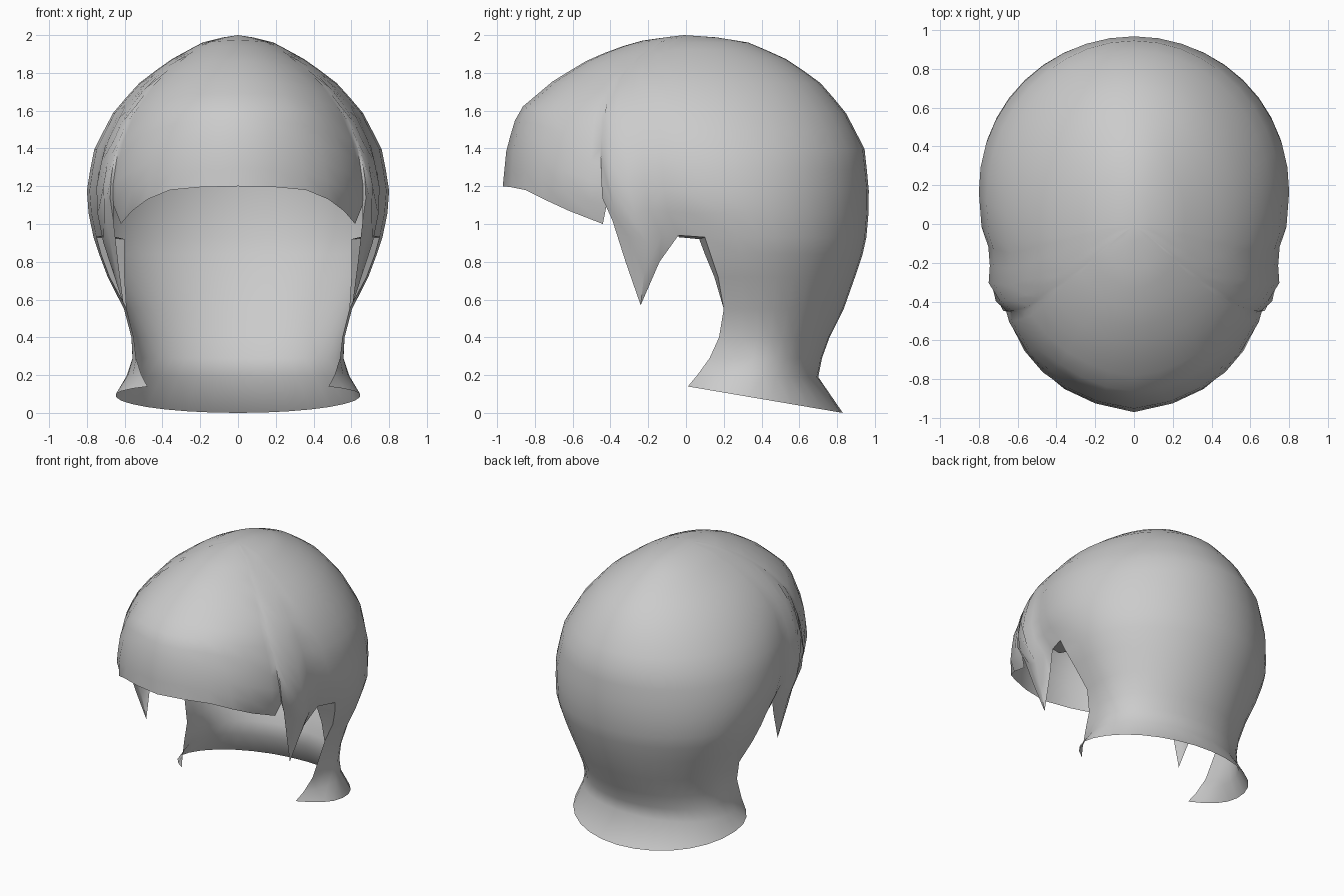
import bpy, bmesh, math

if "Cube" in bpy.data.objects:
    bpy.data.objects.remove(bpy.data.objects["Cube"])

# Skull sections: z, front y, back y, half width, y of the widest point
SKULL = [(2.0, -.02, .0, .0, -.01), (1.98, -.17, .27, .13, .03), (1.965, -.27, .32, .18, .03),
         (1.88, -.50, .52, .34, .03), (1.76, -.70, .70, .51, .04), (1.60, -.89, .84, .655, .06),
         (1.40, -.95, .945, .76, .12), (1.20, -.97, .967, .80, .17), (1.10, -.95, .97, .80, .19),
         (.93, -.80, .955, .765, .28), (.55, -.80, .83, .62, .30)]

# Neck sections: edge z, back z, edge y, front y, back y, half width, y of the widest point
NECK = [(.84, .84, .13, -.70, .935, .735, .29), (.72, .72, .17, -.50, .895, .69, .30),
        (.55, .55, .20, -.25, .835, .605, .33), (.40, .40, .175, -.40, .76, .565, .33),
        (.29, .29, .125, -.45, .72, .56, .33), (.20, .19, .06, -.20, .70, .59, .32),
        (.14, .0, .01, -.12, .83, .65, .28)]

# Lower edge of fringe, notch, sideburn and ear arch
EDGE = [(0, -.97, 1.2), (.2, -.925, 1.195), (.36, -.85, 1.18), (.48, -.75, 1.13),
        (.56, -.62, 1.07), (.62, -.44, 1.0), (.66, -.42, 1.1), (.66, -.39, 1.02),
        (.635, -.32, .8), (.605, -.24, .57), (.64, -.14, .8), (.70, -.04, .94), (.75, .1, .93)]
ROWS, BACK = 14, 11


def section(z):
    for a, b in zip(SKULL, SKULL[1:]):
        if z >= b[0]:
            f = (a[0] - z) / (a[0] - b[0])
            return [p + (q - p) * f for p, q in zip(a[1:], b[1:])]
    return SKULL[-1][1:]


def oval(t, yf, yb, w, c):
    k = math.cos(t)
    return w * max(0, math.sin(t)), c - k * (c - yf if k > 0 else yb - c)


def angle(y, yf, yb, w, c):
    d = (c - y) / (c - yf if y < c else yb - c)
    return math.acos(max(-1, min(1, d)))


def skin(bm, grid):
    for a, b in zip(grid, grid[1:]):
        for i in range(len(a) - 1):
            quad = []
            for v in (a[i], a[i + 1], b[i + 1], b[i]):
                if v not in quad:
                    quad.append(v)
            if len(quad) > 2:
                bm.faces.new(quad)


bm = bmesh.new()
crown = bm.verts.new((0, -.01, 2))

# Dome: one column per edge point, then evenly spaced columns round the back
columns = [(angle(e[1], *section(max(.93, min(1.2, e[2] if e[1] > 0 else 1.1)))), e) for e in EDGE]
t0 = columns[-1][0]
for i in range(1, BACK + 1):
    t = t0 + (math.pi - t0) * i / BACK
    columns.append((t, (*oval(t, *section(.93)), .93)))

dome = []
for t, e in columns:
    bx, by = oval(t, *section(e[2]))
    col = [crown]
    for k in range(1, ROWS + 1):
        s = k / ROWS
        z = 2 - (2 - e[2]) * s ** 1.7
        x, y = oval(t, *section(z))
        col.append(bm.verts.new((x + (e[0] - bx) * s ** 3, y + (e[1] - by) * s ** 3, z)))
    dome.append(col)
skin(bm, dome)

# Nape and flared collar continue from the back of the dome
neck = [[col[-1] for col in dome[len(EDGE) - 1:]]]
for ze, zb, ye, *sec in NECK:
    ta = angle(ye, *sec)
    row = []
    for i in range(BACK + 1):
        x, y = oval(ta + (math.pi - ta) * i / BACK, *sec)
        row.append(bm.verts.new((x, y, ze + (zb - ze) * (y - ye) / (sec[1] - ye))))
    neck.append(row)
skin(bm, neck)

# Inward lip round the ear arch
rim = [dome[len(EDGE) - 2][-1]] + [r[0] for r in neck[:4]]
inner = [bm.verts.new((x, v.co.y + dy, v.co.z - dz)) for v, x, dy, dz in
         zip(rim, (.64, .60, .60, .60), (.0, -.03, -.03, -.02), (.01, .01, .0, .0))] + [rim[-1]]
skin(bm, [rim, inner])

bmesh.ops.recalc_face_normals(bm, faces=bm.faces)
for f in bm.faces:
    f.smooth = True
mesh = bpy.data.meshes.new("hair_shell")
bm.to_mesh(mesh)
bm.free()
shell = bpy.data.objects.new("hair_shell", mesh)
bpy.context.collection.objects.link(shell)
mirror = shell.modifiers.new("mirror", 'MIRROR')
mirror.use_clip = True
mirror.merge_threshold = .002
bpy.context.view_layer.objects.active = shell
shell.select_set(True)
bpy.ops.object.shade_smooth_by_angle(angle=math.radians(50))
